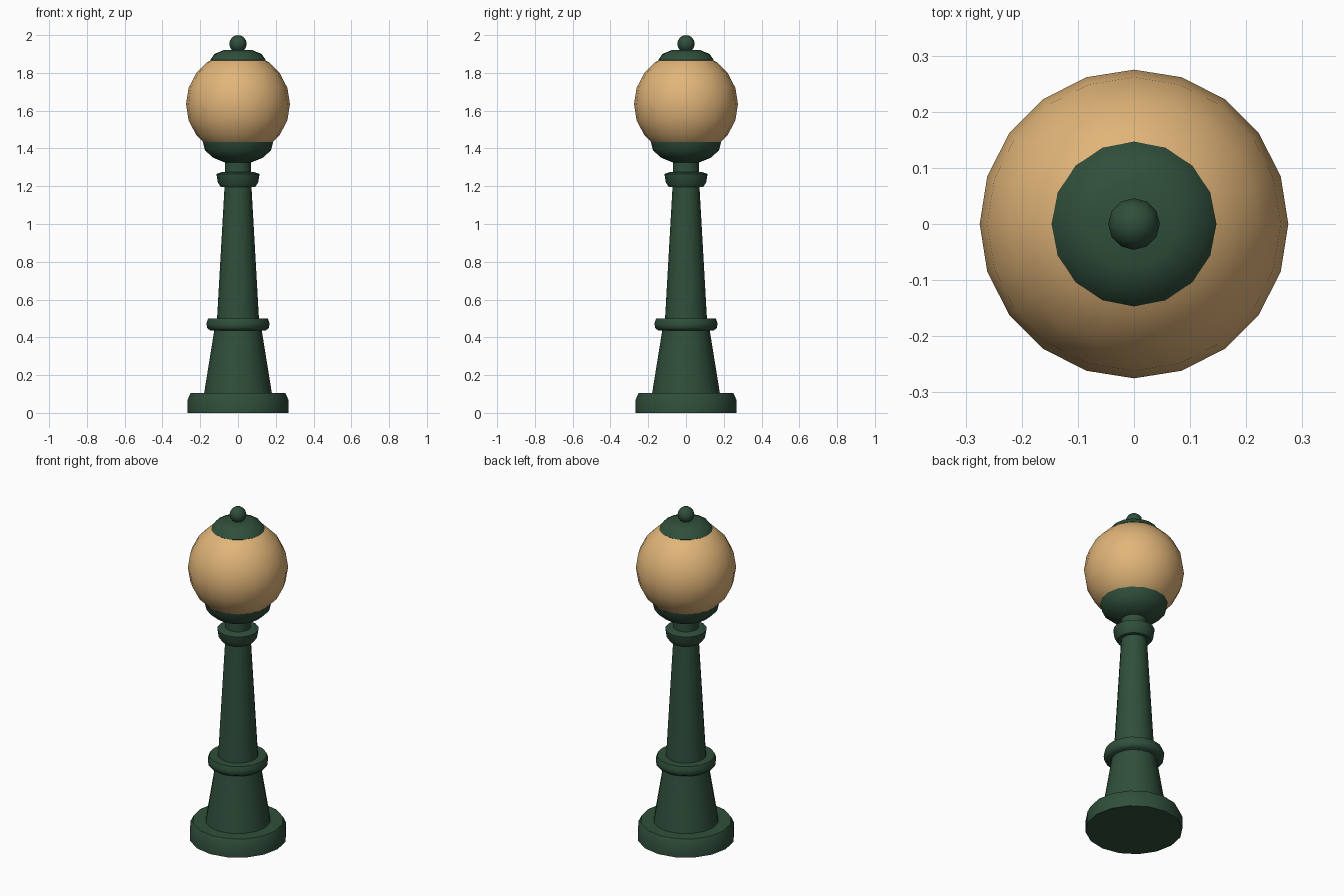
import bpy, bmesh, math

cube = bpy.data.objects.get("Cube")
if cube:
    bpy.data.objects.remove(cube, do_unlink=True)


def material(name, color):
    mat = bpy.data.materials.new(name)
    mat.use_nodes = True
    mat.diffuse_color = color
    mat.node_tree.nodes["Principled BSDF"].inputs["Base Color"].default_value = color
    return mat


green = material("dark green paint", (0.029, 0.078, 0.044, 1))
amber = material("warm globe glass", (0.75, 0.46, 0.19, 1))


def finish(name, bm, mat, angle):
    bmesh.ops.recalc_face_normals(bm, faces=bm.faces)
    mesh = bpy.data.meshes.new(name)
    bm.to_mesh(mesh)
    bm.free()
    mesh.materials.append(mat)
    obj = bpy.data.objects.new(name, mesh)
    bpy.context.collection.objects.link(obj)
    bpy.ops.object.select_all(action='DESELECT')
    bpy.context.view_layer.objects.active = obj
    obj.select_set(True)
    bpy.ops.object.shade_smooth_by_angle(angle=math.radians(angle))
    return obj


def lathe(name, profile, sides=16, mat=green, angle=50):
    """Turn a (radius, height) profile into a closed round part."""
    bm = bmesh.new()
    rings = []
    for r, z in profile:
        rings.append([bm.verts.new((r * math.cos(math.tau * i / sides),
                                    r * math.sin(math.tau * i / sides), z))
                      for i in range(sides)])
    for low, high in zip(rings, rings[1:]):
        for i in range(sides):
            j = (i + 1) % sides
            bm.faces.new((low[i], low[j], high[j], high[i]))
    bm.faces.new(rings[0][::-1])
    bm.faces.new(rings[-1])
    return finish(name, bm, mat, angle)


def ball(name, radius, z, sides, rings, mat):
    bm = bmesh.new()
    bmesh.ops.create_uvsphere(bm, u_segments=sides, v_segments=rings, radius=radius)
    bmesh.ops.translate(bm, verts=bm.verts, vec=(0, 0, z))
    return finish(name, bm, mat, 60)


# Base and column
lathe("base_plinth", [(0.267, 0), (0.267, 0.07), (0.25, 0.105)])
lathe("lower_column", [(0.18, 0.1), (0.122, 0.46)])
lathe("column_ring", [(0.148, 0.437), (0.164, 0.45), (0.167, 0.475), (0.158, 0.5)])
lathe("upper_column", [(0.112, 0.48), (0.07, 1.22)])
lathe("column_collar", [(0.092, 1.197), (0.107, 1.22), (0.114, 1.265), (0.085, 1.275)])

# Globe holder, globe and cap
lathe("neck", [(0.07, 1.25), (0.07, 1.34)])
lathe("globe_cup", [(0.068, 1.325), (0.13, 1.35), (0.175, 1.39), (0.186, 1.435)])
ball("lamp_globe", 0.275, 1.635, 20, 10, amber)
lathe("globe_cap", [(0.128, 1.85), (0.147, 1.868), (0.125, 1.9), (0.077, 1.92)])

# Finial
lathe("finial_stem", [(0.026, 1.91), (0.026, 1.94)], sides=12)
ball("finial_ball", 0.046, 1.954, 12, 8, green)
